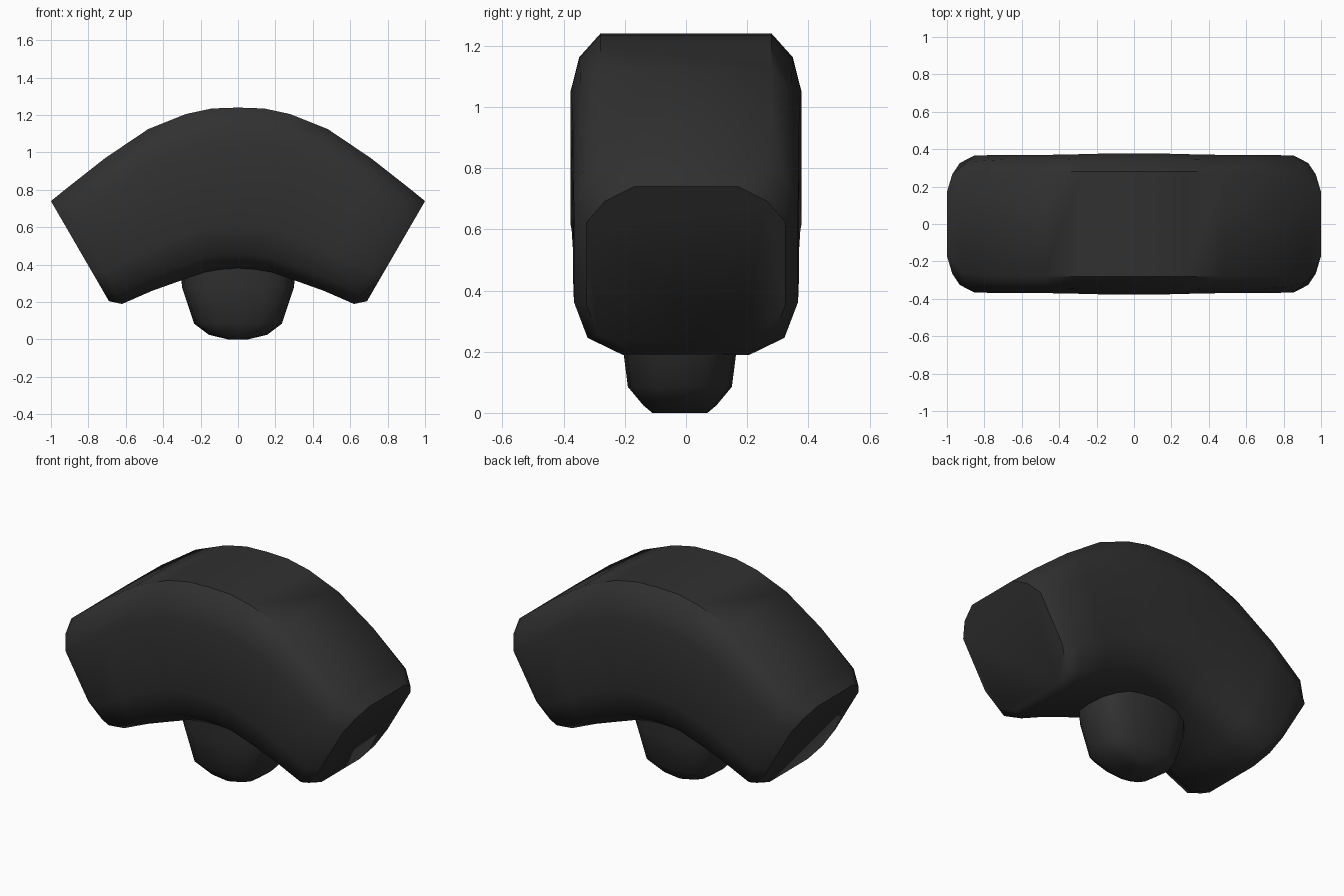
import bpy, bmesh
from math import cos, sin, pi, radians, copysign

if "Cube" in bpy.data.objects:
    bpy.data.objects.remove(bpy.data.objects["Cube"])

dark = bpy.data.materials.new("dark_rubber")
dark.diffuse_color = (0.03, 0.03, 0.03, 1)
dark.use_nodes = True
dark.node_tree.nodes["Principled BSDF"].inputs["Base Color"].default_value = dark.diffuse_color


def loft(name, rings):
    """Skin a list of equal-length point loops and cap both ends."""
    bm = bmesh.new()
    loops = [[bm.verts.new(p) for p in ring] for ring in rings]
    n = len(loops[0])
    for a, b in zip(loops, loops[1:]):
        for i in range(n):
            j = (i + 1) % n
            bm.faces.new((a[i], a[j], b[j], b[i]))
    bm.faces.new(loops[0])
    bm.faces.new(loops[-1])
    bmesh.ops.recalc_face_normals(bm, faces=bm.faces)
    mesh = bpy.data.meshes.new(name)
    bm.to_mesh(mesh)
    bm.free()
    obj = bpy.data.objects.new(name, mesh)
    bpy.context.collection.objects.link(obj)
    mesh.materials.append(dark)
    bpy.ops.object.select_all(action='DESELECT')
    obj.select_set(True)
    bpy.context.view_layer.objects.active = obj
    bpy.ops.object.shade_smooth_by_angle(angle=radians(48))
    return obj


# Arched body: outer x, outer z, inner x, inner z, width factor, flat-top half width
stations = [
    (0.00, 1.24, 0.00, 0.38, 1.02, 0.28),
    (0.14, 1.235, 0.09, 0.375, 1.02, 0.28),
    (0.28, 1.205, 0.18, 0.36, 1.01, 0.28),
    (0.48, 1.125, 0.32, 0.31, 1.0, 0.28),
    (0.71, 0.97, 0.46, 0.26, 1.0, 0.28),
    (0.92, 0.805, 0.62, 0.19, 0.99, 0.26),
    (1.00, 0.74, 0.69, 0.205, 0.88, 0.17),
]


def section(ox, oz, ix, iz, w, flat):
    # Chamfered cross-section, from the outer surface (t=0) to the inner (t=1)
    half = [(0.0, flat), (0.09, (flat + 0.41 * w) / 2), (0.22, 0.37 * w),
            (0.72, 0.37 * w), (0.91, 0.325 * w), (1.0, 0.21 * w)]
    outline = half + [(t, -y) for t, y in reversed(half)]
    return [(ox + (ix - ox) * t, y, oz + (iz - oz) * t) for t, y in outline]


left = [(-a, b, -c, d, e, f) for a, b, c, d, e, f in reversed(stations[1:])]
loft("arched_body", [section(*s) for s in left + stations])


# Tapered stub underneath: z, half x, half y
def stub_ring(z, rx, ry, n=16):
    def p(v):
        return copysign(abs(v) ** 0.7, v)
    return [(rx * p(cos(2 * pi * i / n)), -0.02 + ry * p(sin(2 * pi * i / n)), z)
            for i in range(n)]


loft("bottom_stub", [stub_ring(*r) for r in [
    (0.0, 0.05, 0.09), (0.025, 0.155, 0.12), (0.085, 0.235, 0.17),
    (0.28, 0.3, 0.195), (0.5, 0.31, 0.2)]])
